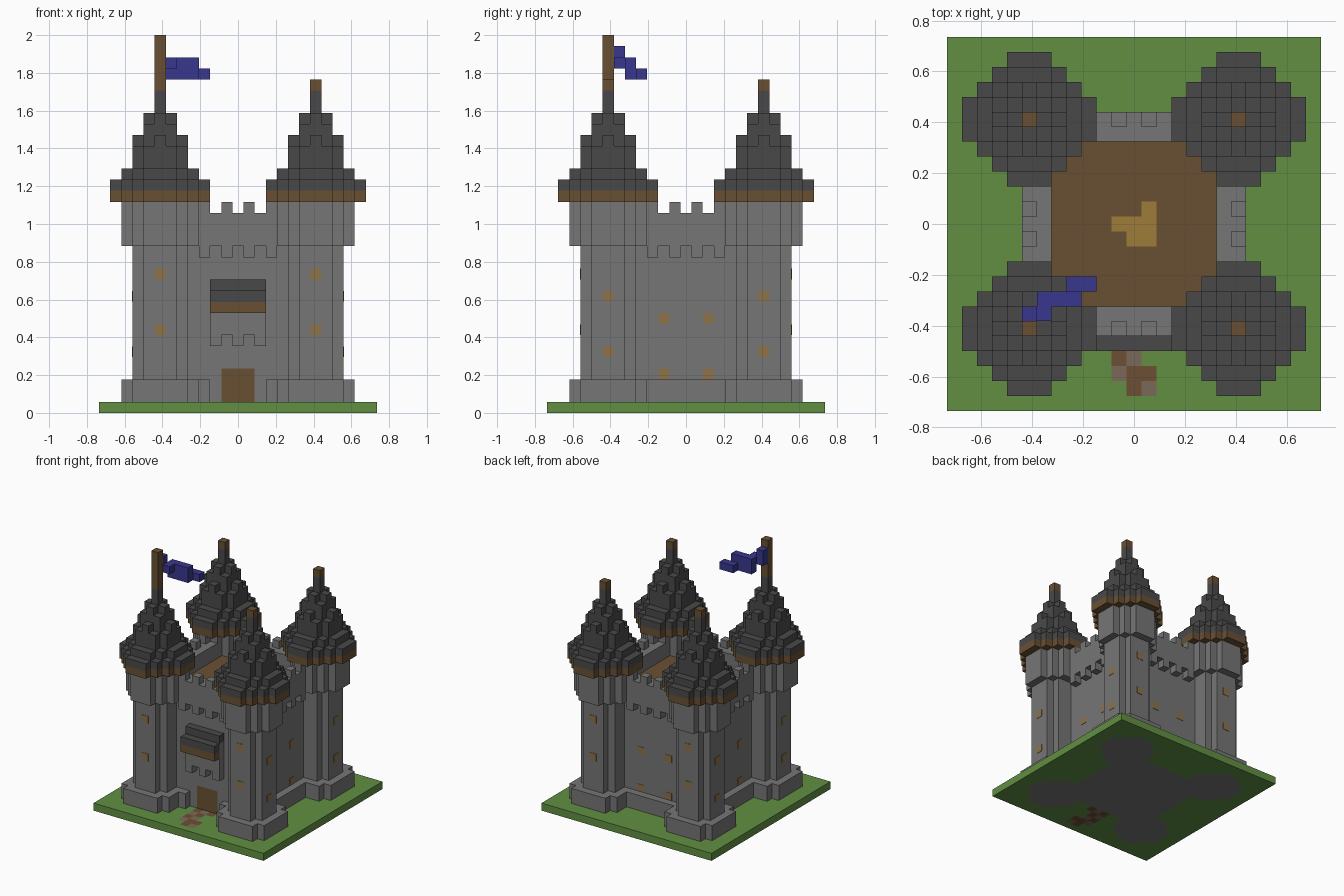
import bpy, bmesh
from mathutils import Matrix, Vector

if "Cube" in bpy.data.objects:
    bpy.data.objects.remove(bpy.data.objects["Cube"])

V = 2 / 34  # block size


def material(name, *rgb):
    m = bpy.data.materials.new(name)
    col = [((c / 255 + 0.055) / 1.055) ** 2.4 for c in rgb] + [1]
    m.use_nodes = True
    m.diffuse_color = col
    m.node_tree.nodes["Principled BSDF"].inputs["Base Color"].default_value = col
    return m


STONE = material("stone grey", 118, 118, 118)
SLATE = material("dark slate", 73, 73, 73)
WOOD = material("brown wood", 105, 80, 52)
GRASS = material("grass green", 97, 143, 66)
FLAG = material("flag blue", 57, 55, 142)
GOLD = material("straw gold", 157, 124, 58)
GLOW = material("window amber", 142, 114, 72)
PEBBLE = material("path pebble", 122, 106, 90)
EARTH = material("path earth", 108, 78, 52)

DIRS = [Vector(d) for d in ((1, 0, 0), (-1, 0, 0), (0, 1, 0), (0, -1, 0), (0, 0, 1), (0, 0, -1))]


def finish(name, bm, mat):
    me = bpy.data.meshes.new(name)
    bm.to_mesh(me)
    bm.free()
    me.materials.append(mat)
    bpy.context.collection.objects.link(bpy.data.objects.new(name, me))


def blocks(name, cells, mat):
    """Outer skin of a set of unit blocks (column, row, layer)."""
    cells = set(cells)
    bm = bmesh.new()
    for c in cells:
        mid = Vector(c) + Vector((0, 0, 0.5))
        for d in DIRS:
            if tuple(int(a + b) for a, b in zip(c, d)) in cells:
                continue
            u = Vector((d.y, d.z, d.x))
            w = d.cross(u)
            quad = [mid + (d + u * a + w * b) / 2 for a, b in ((1, 1), (-1, 1), (-1, -1), (1, -1))]
            bm.faces.new([bm.verts.new(p * V) for p in quad])
    bmesh.ops.remove_doubles(bm, verts=bm.verts, dist=V / 100)
    finish(name, bm, mat)


def plates(name, spots, mat):
    """Thin plates at (centre, size) in block units."""
    bm = bmesh.new()
    for mid, size in spots:
        m = Matrix.Translation(Vector(mid) * V) @ Matrix.Diagonal((*(Vector(size) * V), 1))
        bmesh.ops.create_cube(bm, size=1, matrix=m)
    finish(name, bm, mat)


def disc(cx, cy, r, cut, layers):
    """Round-ish layer: square of half width r with corners cut at |x|+|y| > cut."""
    span = range(-r, r + 1)
    return {(cx + x, cy + y, z) for z in layers for x in span for y in span if abs(x) + abs(y) <= cut}


def ring(r, half, layers, keep=lambda t: True):
    """Four wall strips at distance r from the centre."""
    out = set()
    for z in layers:
        for t in range(-half, half + 1):
            if keep(t):
                out |= {(t, r, z), (t, -r, z), (r, t, z), (-r, t, z)}
    return out


def odd(t):
    return t % 2 == 1


# Ground with footing and path
square = [(x, y, 0) for x in range(-12, 13) for y in range(-12, 13)]
footing = {c for c in square if max(abs(c[0]), abs(c[1])) <= 6}
for sx in (-7, 7):
    for sy in (-7, 7):
        footing |= disc(sx, sy, 3, 4, [0])
earth = {(-1, -7, 0), (1, -7, 0), (0, -8, 0), (-1, -9, 0), (0, -10, 0), (1, -10, 0), (0, -11, 0)}
pebble = {(0, -7, 0), (-1, -8, 0), (0, -9, 0), (-1, -10, 0), (1, -11, 0)}
blocks("footing", footing, STONE)
blocks("path_earth", earth, EARTH)
blocks("path_pebbles", pebble, PEBBLE)
blocks("grass", set(square) - footing - earth - pebble, GRASS)

# Corner towers with stepped roofs
ROOF = [(4, 5), (3, 4), (2, 3), (2, 3), (2, 2), (1, 2), (1, 1), (0, 0), (0, 0)]
tower_cells = set()
for sx, side in ((-7, "right"), (7, "left")):
    for sy, end in ((-7, "front"), (7, "back")):
        name = f"{end}_{side}_"
        body = disc(sx, sy, 3, 5, range(1, 3)) | disc(sx, sy, 2, 3, range(3, 15))
        body |= disc(sx, sy, 3, 4, range(15, 19))
        tower_cells |= body
        blocks(name + "tower", body, STONE)
        blocks(name + "eaves", disc(sx, sy, 4, 5, [19]), WOOD)
        roof = set()
        for i, (r, cut) in enumerate(ROOF):
            roof |= disc(sx, sy, r, cut, [20 + i])
        blocks(name + "roof", roof, SLATE)
        top = 34 if sx < 0 and sy < 0 else 30
        blocks(name + "pole", disc(sx, sy, 0, 0, range(29, top)), WOOD)

# Walls, skirting, overhang with teeth and battlements
door = {(x, -6, z) for x in (-1, 0, 1) for z in (1, 2, 3)}
wall = ring(6, 5, range(1, 18)) | ring(7, 3, range(15, 18))
wall |= ring(7, 3, [14, 18], odd)
wall |= {c for c in ring(7, 4, [1, 2]) if c[1] > -7 or abs(c[0]) > 2}
blocks("walls", wall - door - tower_cells, STONE)
blocks("door", door, WOOD)

# Courtyard floor and straw
inner = range(-5, 6)
blocks("floor", {(x, y, 15) for x in inner for y in inner} - tower_cells, WOOD)
straw = [(1, 1), (1, 0), (1, -1), (0, 0), (-1, 0), (0, -1)]
plates("straw", [((x, y, 16.05), (1, 1, 0.1)) for x, y in straw], GOLD)

# Balcony over the door
five = range(-2, 3)
bay = {(x, -7, z) for x in five for z in (7, 8, 9, 10)} | {(x, -7, 6) for x in (-2, 0, 2)}
blocks("balcony", bay, STONE)
blocks("balcony_beam", {(x, -8, 9) for x in five}, WOOD)
blocks("balcony_roof", {(x, -8, 10) for x in five} | {(x, -7, 11) for x in five}, SLATE)

# Flag
cloth = {(-7, -6, 31), (-7, -6, 32), (-6, -6, 31), (-4, -4, 30), (-3, -4, 30)}
cloth |= {(x, -5, z) for x in (-6, -5, -4) for z in (30, 31)}
blocks("flag", cloth, FLAG)

# Windows on towers and walls
spots = []
for s in (-1, 1):
    for t in (-1, 1):
        for z in (7, 12):
            spots.append(((7 * s, 9.5 * t, z + 0.5), (0.95, 0.1, 0.95)))
        for z in (5, 10):
            spots.append(((9.5 * t, 7 * s, z + 0.5), (0.1, 0.95, 0.95)))
        for z in (3, 8):
            spots.append(((6.5 * t, 2 * s, z + 0.5), (0.1, 0.95, 0.95)))
    for z in (3, 8):
        spots.append(((2 * s, 6.5, z + 0.5), (0.95, 0.1, 0.95)))
plates("windows", spots, GLOW)
